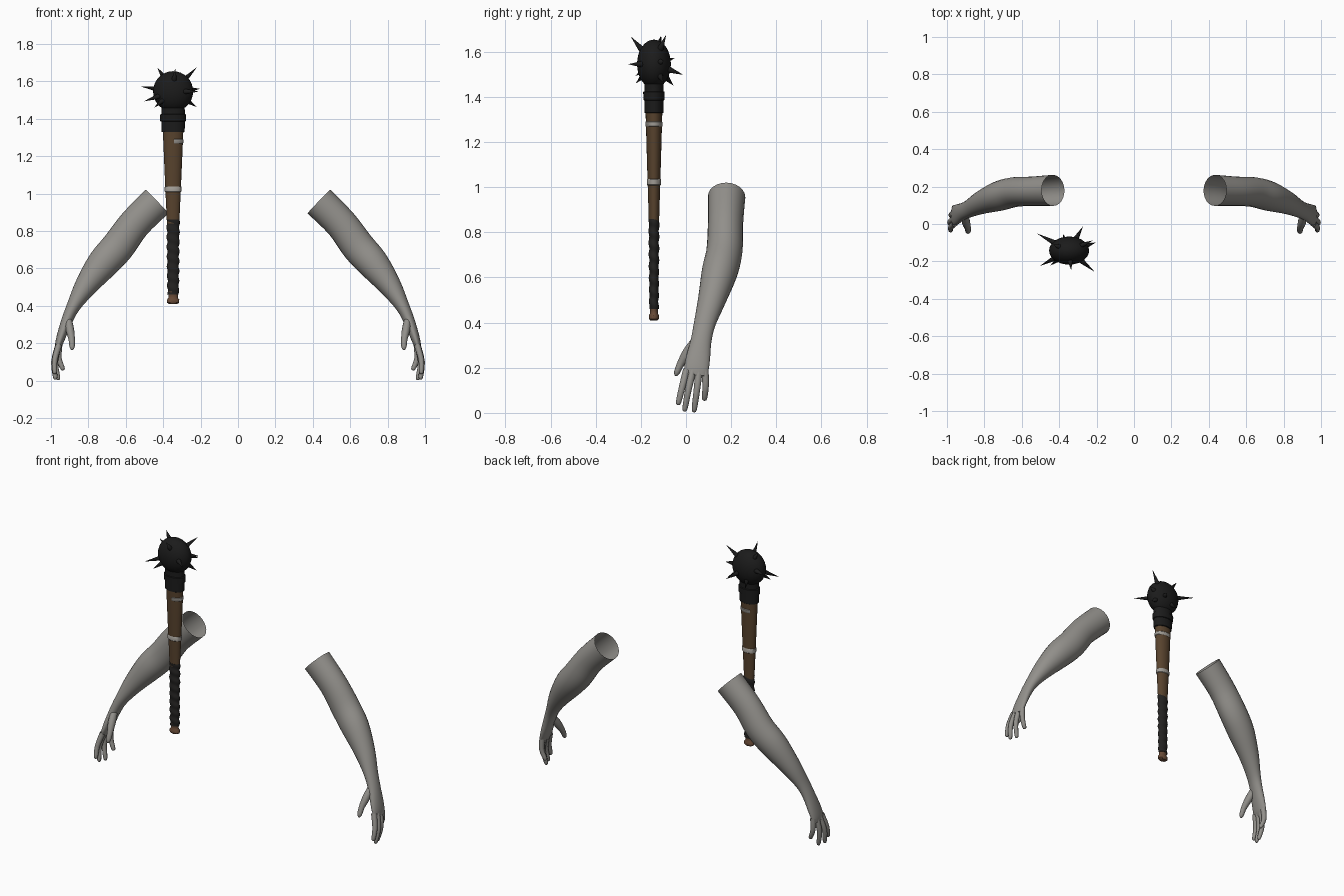
import bpy, bmesh, math
from mathutils import Vector

if "Cube" in bpy.data.objects:
    bpy.data.objects.remove(bpy.data.objects["Cube"])

CX, CY, FLAT = -0.347, -0.142, 0.68   # club axis and its front-to-back flattening


def material(name, rgb):
    m = bpy.data.materials.new(name)
    m.diffuse_color = (*rgb, 1)
    m.use_nodes = True
    m.node_tree.nodes["Principled BSDF"].inputs["Base Color"].default_value = m.diffuse_color
    return m


SKIN = material("grey skin", (0.29, 0.28, 0.26))
WOOD = material("brown wood", (0.098, 0.056, 0.027))
POMMEL = material("reddish wood", (0.14, 0.07, 0.038))
GRIP = material("dark leather", (0.017, 0.016, 0.015))
IRON = material("black iron", (0.011, 0.011, 0.011))
BAND = material("pale binding", (0.36, 0.34, 0.31))


def finish(bm, name, mat, angle=40):
    bmesh.ops.recalc_face_normals(bm, faces=bm.faces)
    me = bpy.data.meshes.new(name)
    bm.to_mesh(me)
    bm.free()
    ob = bpy.data.objects.new(name, me)
    bpy.context.collection.objects.link(ob)
    me.materials.append(mat)
    bpy.ops.object.select_all(action='DESELECT')
    ob.select_set(True)
    bpy.context.view_layer.objects.active = ob
    bpy.ops.object.shade_smooth_by_angle(angle=math.radians(angle))
    return ob


def bridge(bm, rings, closed=True):
    n = len(rings[0])
    for a, b in zip(rings, rings[1:]):
        for i in range(n if closed else n - 1):
            j = (i + 1) % n
            bm.faces.new((a[i], a[j], b[j], b[i]))


def spline(pts, steps):
    """Catmull-Rom through tuples of any length."""
    p = [pts[0]] + pts + [pts[-1]]
    out = []
    for k in range(1, len(p) - 2):
        for s in range(steps):
            t = s / steps
            out.append([0.5 * (2 * b + (c - a) * t + (2 * a - 5 * b + 4 * c - d) * t * t
                               + (3 * b - a - 3 * c + d) * t ** 3)
                        for a, b, c, d in zip(*p[k - 1:k + 3])])
    return out + [list(pts[-1])]


def tube(bm, sections, sides, steps):
    """Loft elliptical sections (x, y, z, thickness radius, width radius); start is open."""
    secs = spline(sections, steps)
    rings = []
    for i, s in enumerate(secs):
        c = Vector(s[:3])
        t = (Vector(secs[min(i + 1, len(secs) - 1)][:3]) - Vector(secs[max(i - 1, 0)][:3])).normalized()
        v = Vector((0, 1, 0))
        v = (v - t * v.dot(t)).normalized()
        u = v.cross(t)
        rings.append([bm.verts.new(c + u * s[3] * math.cos(a) + v * s[4] * math.sin(a))
                      for a in (2 * math.pi * k / sides for k in range(sides))])
    bridge(bm, rings)
    bm.faces.new(rings[-1])


def lathe(name, mat, profile, sides=24, bump=None, caps=True, arc=None, angle=40):
    """Flattened turned part around the club axis from (radius, z) pairs."""
    bm = bmesh.new()
    a0, a1 = arc or (0, 2 * math.pi)
    n = sides + 1 if arc else sides
    rings = []
    for r, z in profile:
        ring = []
        for k in range(n):
            a = a0 + (a1 - a0) * k / sides
            q = r + (bump(a, z) if bump else 0)
            ring.append(bm.verts.new((CX + q * math.cos(a), CY + FLAT * q * math.sin(a), z)))
        rings.append(ring)
    bridge(bm, rings, arc is None)
    if caps and not arc:
        bm.faces.new(rings[0])
        bm.faces.new(rings[-1])
    return finish(bm, name, mat, angle)


# Arms: open at the top, tapering through the forearm to a flat palm, mirrored
arm = bmesh.new()
tube(arm, [(0.433, 0.180, 0.957, 0.088, 0.083), (0.552, 0.175, 0.838, 0.086, 0.078),
           (0.642, 0.170, 0.716, 0.089, 0.080), (0.725, 0.148, 0.622, 0.084, 0.079),
           (0.815, 0.115, 0.503, 0.060, 0.062), (0.880, 0.083, 0.396, 0.037, 0.048),
           (0.915, 0.067, 0.320, 0.030, 0.046), (0.942, 0.054, 0.245, 0.025, 0.053),
           (0.958, 0.046, 0.195, 0.020, 0.054), (0.968, 0.043, 0.165, 0.012, 0.046)], 24, 4)

# Fingers: knuckle, middle and tip of each
for base, mid, tip in [((0.958, 0.003, 0.19), (0.980, -0.018, 0.11), (0.980, -0.036, 0.035)),
                       ((0.960, 0.030, 0.19), (0.984, 0.010, 0.10), (0.976, -0.007, 0.006)),
                       ((0.960, 0.058, 0.19), (0.977, 0.048, 0.10), (0.960, 0.035, 0.003)),
                       ((0.956, 0.084, 0.19), (0.958, 0.087, 0.12), (0.934, 0.081, 0.055))]:
    end = Vector(mid).lerp(Vector(tip), 0.85)
    tube(arm, [(*base, 0.017, 0.017), (*mid, 0.015, 0.015), (*end, 0.012, 0.012),
               (*tip, 0.004, 0.004)], 10, 3)

# Thumb
tube(arm, [(0.908, 0.050, 0.325, 0.020, 0.022), (0.898, 0.010, 0.270, 0.022, 0.024),
           (0.889, -0.022, 0.220, 0.017, 0.017), (0.887, -0.040, 0.180, 0.014, 0.013),
           (0.887, -0.045, 0.164, 0.005, 0.005)], 12, 3)
arms = finish(arm, "arms", SKIN, 60)
arms.modifiers.new("mirror", 'MIRROR').use_clip = False

# Club shaft
lathe("wooden_shaft", WOOD, [(0.033, 0.84), (0.044, 1.08), (0.055, 1.34)])
lathe("pommel", POMMEL, [(0.024, 0.41), (0.032, 0.416), (0.033, 0.432), (0.025, 0.442),
                         (0.025, 0.452), (0.028, 0.475)])

# Leather grip with a wound, lumpy surface
lathe("leather_grip", GRIP, [(0.030 + 0.004 * i / 56, 0.46 + 0.40 * i / 56) for i in range(57)],
      bump=lambda a, z: 0.0028 * math.sin(2 * math.pi * z / 0.052 + a), angle=60)

# Pale bindings around the shaft, the upper one only part way round
lathe("lower_binding", BAND, [(0.041, 1.008), (0.045, 1.011), (0.046, 1.034), (0.043, 1.037)], caps=False)
lathe("upper_binding", BAND, [(0.052, 1.268), (0.0555, 1.271), (0.0565, 1.288), (0.053, 1.291)],
      arc=(math.radians(-85), math.radians(120)))

# Iron collar under the head
lathe("iron_collar", IRON, [(0.058, 1.328), (0.062, 1.330), (0.063, 1.385), (0.069, 1.387),
                            (0.070, 1.422), (0.063, 1.425), (0.062, 1.46), (0.066, 1.49)])

# Rounded head
HEAD, SIZE = Vector((CX, CY, 1.546)), Vector((0.107, 0.075, 0.108))
bm = bmesh.new()
bmesh.ops.create_uvsphere(bm, u_segments=28, v_segments=16, radius=1)
for v in bm.verts:
    v.co = HEAD + v.co * SIZE
finish(bm, "iron_head", IRON)

# Spikes, each growing out of the head towards its tip
bm = bmesh.new()
for tip in [(-0.52, -0.05, 1.572), (-0.503, -0.224, 1.493), (-0.21, -0.256, 1.545),
            (-0.272, -0.012, 1.498), (-0.22, -0.088, 1.675), (-0.336, -0.245, 1.668),
            (-0.43, -0.11, 1.672), (-0.222, -0.10, 1.463), (-0.447, -0.222, 1.46),
            (-0.38, -0.055, 1.45), (-0.206, -0.10, 1.56)]:
    tip = Vector(tip)
    d = tip - HEAD
    reach = math.sqrt(sum((a / b) ** 2 for a, b in zip(d, SIZE)))
    base = HEAD + d * (0.9 / reach)
    axis = (tip - base).normalized()
    u = axis.orthogonal().normalized()
    w = axis.cross(u)
    ring = [bm.verts.new(base + 0.015 * (u * math.cos(a) + w * math.sin(a)))
            for a in (k * math.pi / 4 for k in range(8))]
    point = bm.verts.new(tip)
    for i in range(8):
        bm.faces.new((ring[i], ring[(i + 1) % 8], point))
    bm.faces.new(ring)
finish(bm, "head_spikes", IRON, 50)
